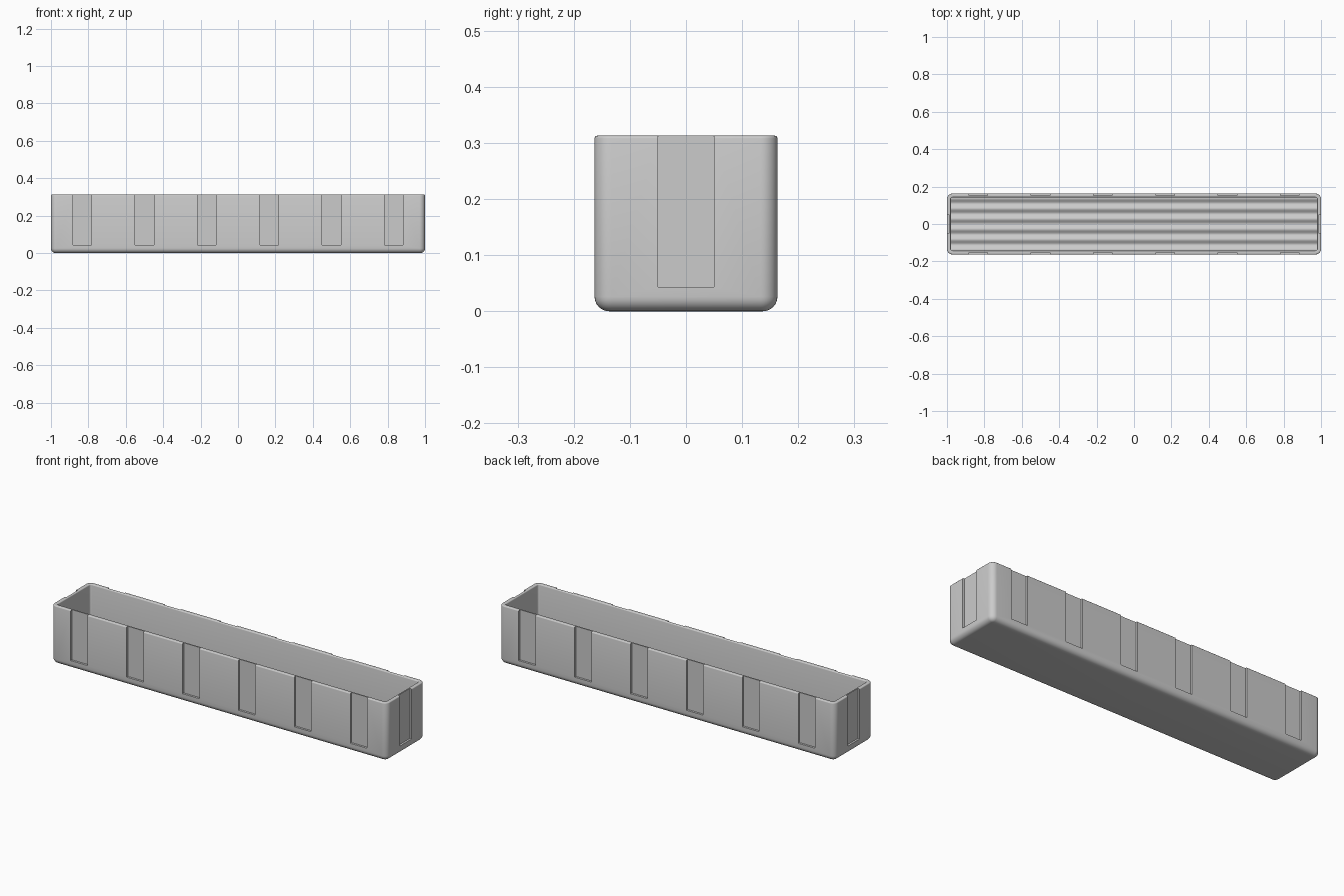
import bpy, bmesh, math

cube = bpy.data.objects.get("Cube")
if cube:
    bpy.data.objects.remove(cube, do_unlink=True)

HX, HY, H = 1.0, 0.163, 0.313      # half length, half width, height
WALL, FILLET, LIP, CORNER = 0.021, 0.026, 0.005, 0.03
FLOOR = 0.02
SLOT_W, SLOT_Z, SLOT_D = 0.1, 0.043, 0.011

grey = bpy.data.materials.new("light grey plastic")
grey.use_nodes = True
grey.diffuse_color = (0.6, 0.6, 0.6, 1)
grey.node_tree.nodes["Principled BSDF"].inputs["Base Color"].default_value = (0.6, 0.6, 0.6, 1)


def make_object(name, bm):
    bmesh.ops.recalc_face_normals(bm, faces=bm.faces)
    mesh = bpy.data.meshes.new(name)
    bm.to_mesh(mesh)
    bm.free()
    mesh.materials.append(grey)
    obj = bpy.data.objects.new(name, mesh)
    bpy.context.collection.objects.link(obj)
    return obj


def activate(obj):
    bpy.ops.object.select_all(action='DESELECT')
    obj.select_set(True)
    bpy.context.view_layer.objects.active = obj


def ring(bm, inset, z, steps=8):
    """Rounded rectangle of vertices, inset from the outer walls."""
    r = max(CORNER - inset, 0.009)
    verts = []
    for q, (sx, sy) in enumerate([(1, 1), (-1, 1), (-1, -1), (1, -1)]):
        cx, cy = sx * (HX - inset - r), sy * (HY - inset - r)
        for i in range(steps + 1):
            a = (q + i / steps) * math.pi / 2
            verts.append(bm.verts.new((cx + r * math.cos(a), cy + r * math.sin(a), z)))
    return verts


def arc(inset, z, r, start, end, steps):
    angles = [math.radians(start + (end - start) * i / steps) for i in range(steps + 1)]
    return [(inset - r * math.cos(a), z + r * math.sin(a)) for a in angles]


# Open trough: rounded base, walls, softened lip and inner walls
profile = arc(FILLET, FILLET, FILLET, -90, 0, 6)
profile += arc(LIP, H - LIP, LIP, 0, 90, 3)
profile += arc(WALL - LIP, H - LIP, LIP, 90, 180, 3)
profile += [(WALL, FLOOR - 0.008)]
bm = bmesh.new()
rings = [ring(bm, inset, z) for inset, z in profile]
for low, high in zip(rings, rings[1:]):
    for i in range(len(low)):
        j = (i + 1) % len(low)
        bm.faces.new((low[i], low[j], high[j], high[i]))
bm.faces.new(rings[0])
bm.faces.new(rings[-1])
trough = make_object("trough", bm)

# Recessed slots, open at the top, along both sides and both ends
bm = bmesh.new()


def add_slot(x, y, sx, sy):
    box = bmesh.ops.create_cube(bm, size=1)["verts"]
    bmesh.ops.scale(bm, vec=(sx, sy, H), verts=box)
    bmesh.ops.translate(bm, vec=(x, y, SLOT_Z + H / 2), verts=box)


for side in (-1, 1):
    for i in range(6):
        add_slot((i - 2.5) / 3, side * HY, SLOT_W, 2 * SLOT_D)
    add_slot(side * HX, 0, 2 * SLOT_D, SLOT_W)
cutter = make_object("slot_cutter", bm)
cutter.hide_render = True

cut = trough.modifiers.new("slots", 'BOOLEAN')
cut.operation = 'DIFFERENCE'
cut.solver = 'EXACT'
cut.object = cutter
activate(trough)
bpy.ops.object.modifier_apply(modifier=cut.name)
bpy.data.objects.remove(cutter, do_unlink=True)
activate(trough)
bpy.ops.object.shade_smooth_by_angle(angle=math.radians(35))

# Corrugated floor: five grooves running the whole length
bm = bmesh.new()
PITCH, DEPTH, STEPS = 0.055, 0.012, 60
half_x, half_y = HX - WALL + 0.003, HY - WALL + 0.003
previous = None
for i in range(STEPS + 1):
    y = half_y * (2 * i / STEPS - 1)
    z = FLOOR - DEPTH / 2 * math.cos(2 * math.pi * y / PITCH) + DEPTH / 2
    pair = [bm.verts.new((x, y, z)) for x in (-half_x, half_x)]
    if previous:
        bm.faces.new((previous[0], previous[1], pair[1], pair[0]))
    previous = pair
floor = make_object("ridged_floor", bm)
if floor.data.polygons[0].normal.z < 0:
    floor.data.flip_normals()
activate(floor)
bpy.ops.object.shade_smooth_by_angle(angle=math.radians(60))
